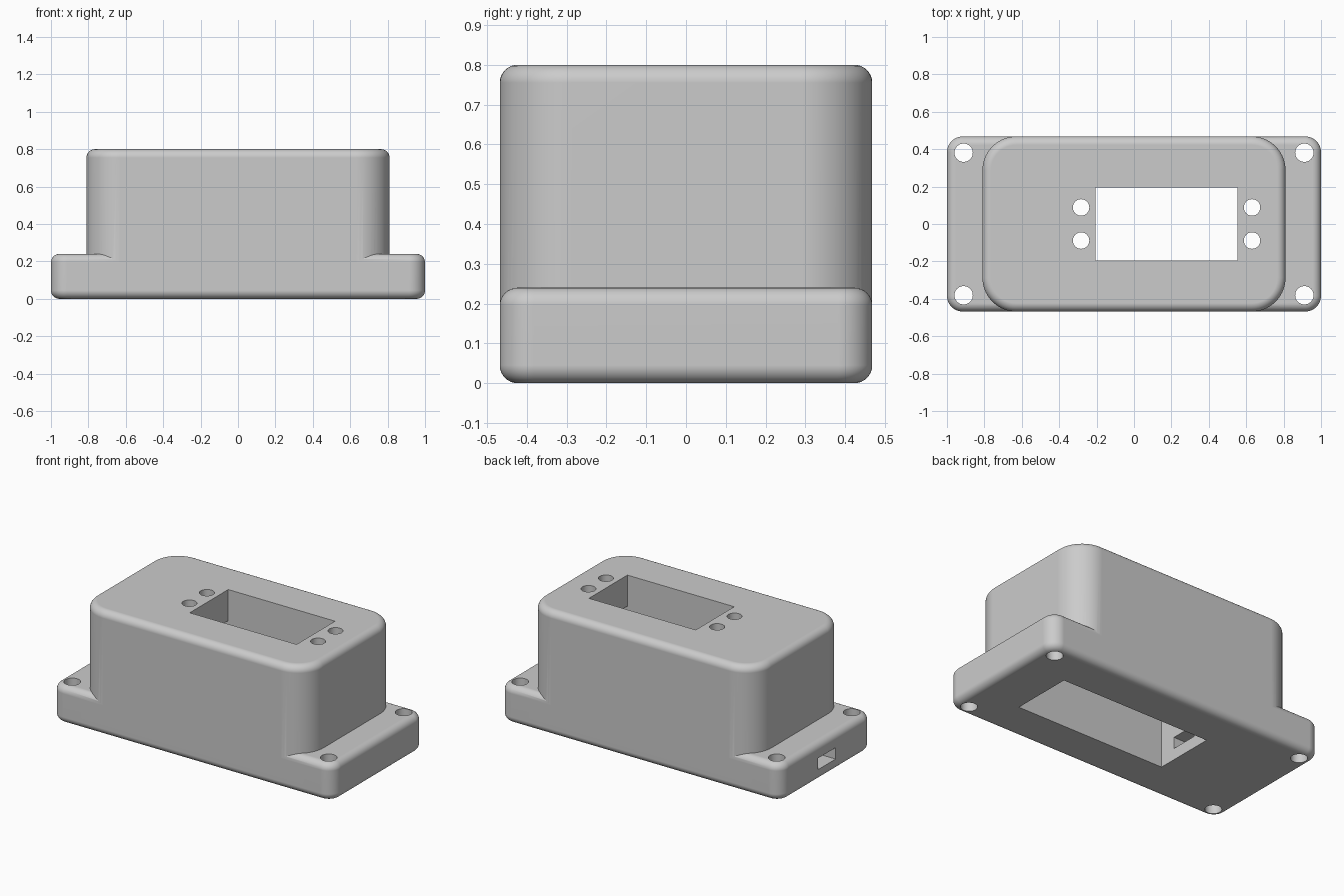
import bpy
import bmesh
from mathutils import Matrix, Vector

cube = bpy.data.objects.get("Cube")
if cube:
    bpy.data.objects.remove(cube, do_unlink=True)

grey = bpy.data.materials.new("plain_grey")
grey.use_nodes = True
colour = (0.6, 0.6, 0.6, 1)
grey.diffuse_color = colour
grey.node_tree.nodes["Principled BSDF"].inputs["Base Color"].default_value = colour


def finish(bm, name):
    bmesh.ops.recalc_face_normals(bm, faces=bm.faces)
    mesh = bpy.data.meshes.new(name)
    bm.to_mesh(mesh)
    bm.free()
    mesh.materials.append(grey)
    obj = bpy.data.objects.new(name, mesh)
    bpy.context.collection.objects.link(obj)
    return obj


def box(name, low, high, corner=0, fillet=0, round_bottom=False):
    """Box with optional upright corner rounding and filleted rims."""
    low, high = Vector(low), Vector(high)
    bm = bmesh.new()
    bmesh.ops.create_cube(bm, size=1)
    for v in bm.verts:
        v.co = [low[i] if v.co[i] < 0 else high[i] for i in range(3)]
    if corner:
        upright = [e for e in bm.edges
                   if abs(e.verts[0].co.z - e.verts[1].co.z) > 0.01]
        bmesh.ops.bevel(bm, geom=upright, offset=corner, segments=14,
                        profile=0.5, affect='EDGES')
    if fillet:
        levels = [high.z] + ([low.z] if round_bottom else [])
        rims = [e for e in bm.edges
                if any(all(abs(v.co.z - z) < 1e-4 for v in e.verts) for z in levels)]
        bmesh.ops.bevel(bm, geom=rims, offset=fillet, segments=8,
                        profile=0.5, affect='EDGES')
    return finish(bm, name)


def drill(name, x, y, radius, bottom, top):
    bm = bmesh.new()
    bmesh.ops.create_cone(bm, cap_ends=True, segments=40, radius1=radius,
                          radius2=radius, depth=top - bottom,
                          matrix=Matrix.Translation((x, y, (bottom + top) / 2)))
    return finish(bm, name)


def combine(target, tool, operation):
    mod = target.modifiers.new(operation.lower(), 'BOOLEAN')
    mod.operation = operation
    mod.solver = 'EXACT'
    mod.object = tool
    bpy.context.view_layer.objects.active = target
    bpy.ops.object.modifier_apply(modifier=mod.name)
    bpy.data.objects.remove(tool, do_unlink=True)


HALF_Y = 0.468

# Flanged base joined to the tall body
housing = box("housing", (-1, -HALF_Y, 0), (1, HALF_Y, 0.24), 0.085, 0.045, True)
body = box("body", (-0.81, -HALF_Y, 0.1), (0.81, HALF_Y, 0.8), 0.18, 0.045)
combine(housing, body, 'UNION')

# Pocket from below, window through the top, cable slot in one end
cutters = [
    box("pocket_cutter", (-0.373, -0.2, -0.1), (0.69, 0.2, 0.6)),
    box("window_cutter", (-0.206, -0.195, 0.5), (0.553, 0.195, 0.9)),
    box("slot_cutter", (-1.1, -0.09, 0.074), (-0.3, 0.09, 0.147)),
]

# Mounting holes in the base corners and screw holes beside the window
for side in (-1, 1):
    for x in (-0.911, 0.911):
        cutters.append(drill("corner_hole_cutter", x, side * 0.381, 0.049, -0.1, 0.4))
    for x in (-0.283, 0.631):
        cutters.append(drill("screw_hole_cutter", x, side * 0.0885, 0.044, 0.5, 0.9))

for cutter in cutters:
    combine(housing, cutter, 'DIFFERENCE')

# Smooth fillets, crisp openings
bpy.ops.object.select_all(action='DESELECT')
housing.select_set(True)
bpy.context.view_layer.objects.active = housing
bpy.ops.object.shade_smooth_by_angle(angle=0.5)
weighted = housing.modifiers.new("weighted_normals", 'WEIGHTED_NORMAL')
weighted.keep_sharp = True
